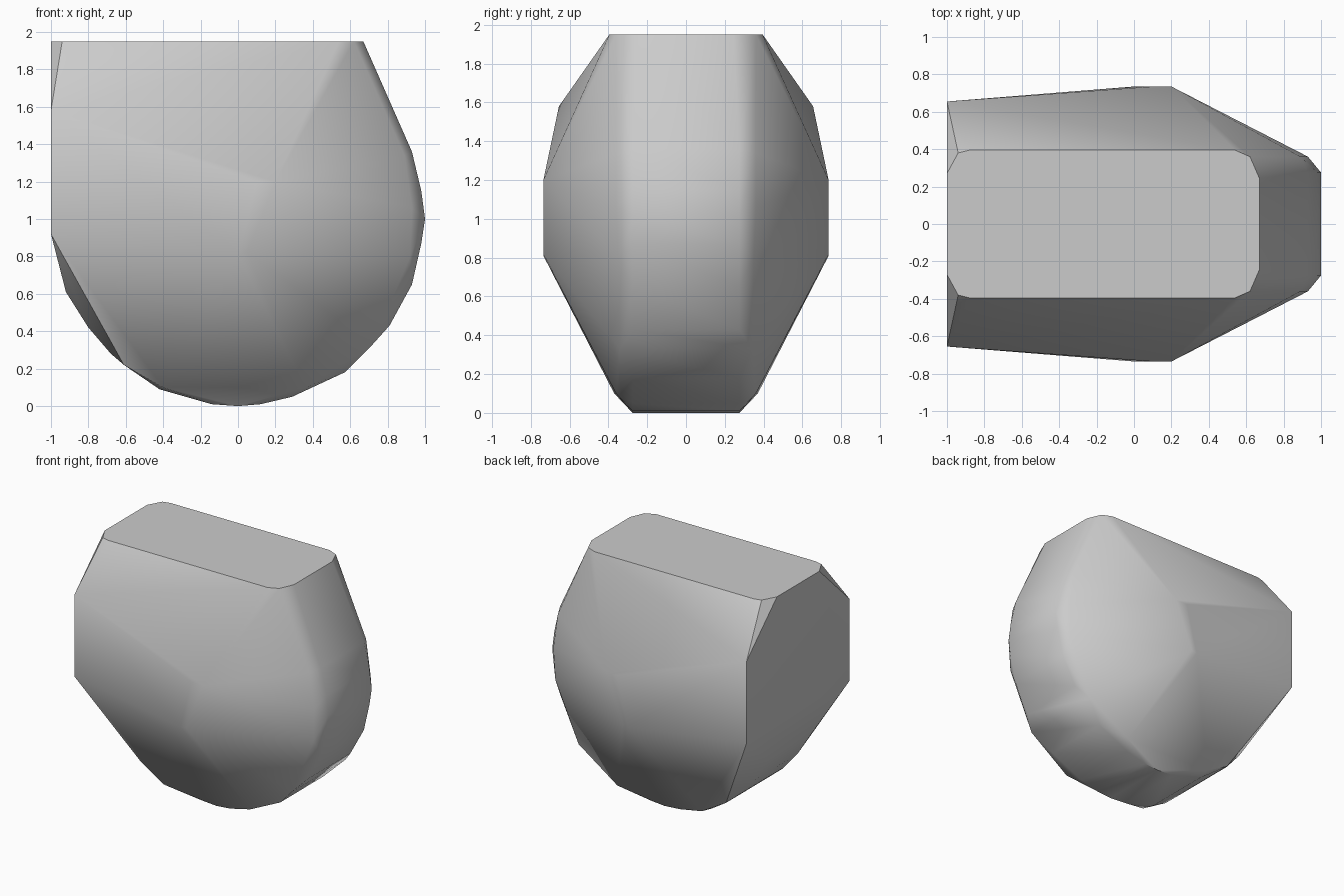
import bpy, bmesh

cube = bpy.data.objects.get("Cube")
if cube:
    bpy.data.objects.remove(cube)

# Plain grey stone
grey = bpy.data.materials.new("stone_grey")
grey.use_nodes = True
colour = (0.6, 0.6, 0.6, 1)
grey.diffuse_color = colour
grey.node_tree.nodes["Principled BSDF"].inputs["Base Color"].default_value = colour

# Round rim profile (x, z), extruded to half width RIM
RIM = 0.275
rim = [(0.93, 1.36), (0.98, 1.15), (1, 1), (0.98, 0.87), (0.93, 0.65),
       (0.81, 0.43), (0.57, 0.18), (0.29, 0.05), (0.12, 0.01), (0, 0),
       (-0.14, 0.01), (-0.42, 0.09), (-0.68, 0.28), (-0.8, 0.42), (-0.92, 0.61)]

# Shoulders just outside the rim and the bulging cheeks (x, y, z), mirrored in y
shoulders = [(0.89, 0.36, 1.34), (0.93, 0.36, 1.06), (0.92, 0.35, 0.8),
             (0.72, 0.34, 0.33), (0.36, 0.36, 0.1), (-0.4, 0.37, 0.1), (-0.61, 0.36, 0.22)]
cheeks = [(0, 0.735, 0.81), (0.05, 0.735, 0.82), (0.2, 0.735, 1.2), (0.1, 0.735, 1.2)]
flat_end = [(-1, 0.655, 1.58), (-1, 0.655, 0.92)]
flat_top = [(-1, 0.27, 1.95), (-0.94, 0.38, 1.95), (-0.88, 0.395, 1.95),
            (0.54, 0.395, 1.95), (0.62, 0.36, 1.95), (0.67, 0.245, 1.95)]

half = [(x, RIM, z) for x, z in rim] + shoulders + cheeks + flat_end + flat_top

# Convex stone wrapped around all the points
bm = bmesh.new()
for x, y, z in half:
    for side in (-1, 1):
        bm.verts.new((x, y * side, z))
hull = bmesh.ops.convex_hull(bm, input=bm.verts[:])
loose = {v for v in hull["geom_interior"] + hull["geom_unused"]
         if isinstance(v, bmesh.types.BMVert)}
bmesh.ops.delete(bm, geom=list(loose), context="VERTS")
bmesh.ops.dissolve_limit(bm, angle_limit=0.01, verts=bm.verts[:], edges=bm.edges[:])
bmesh.ops.recalc_face_normals(bm, faces=bm.faces[:])

mesh = bpy.data.meshes.new("faceted_stone")
bm.to_mesh(mesh)
bm.free()
mesh.materials.append(grey)
stone = bpy.data.objects.new("faceted_stone", mesh)
bpy.context.collection.objects.link(stone)

# Soft rounding with crisp main edges
bpy.ops.object.select_all(action="DESELECT")
stone.select_set(True)
bpy.context.view_layer.objects.active = stone
bpy.ops.object.shade_smooth_by_angle(angle=0.6)
